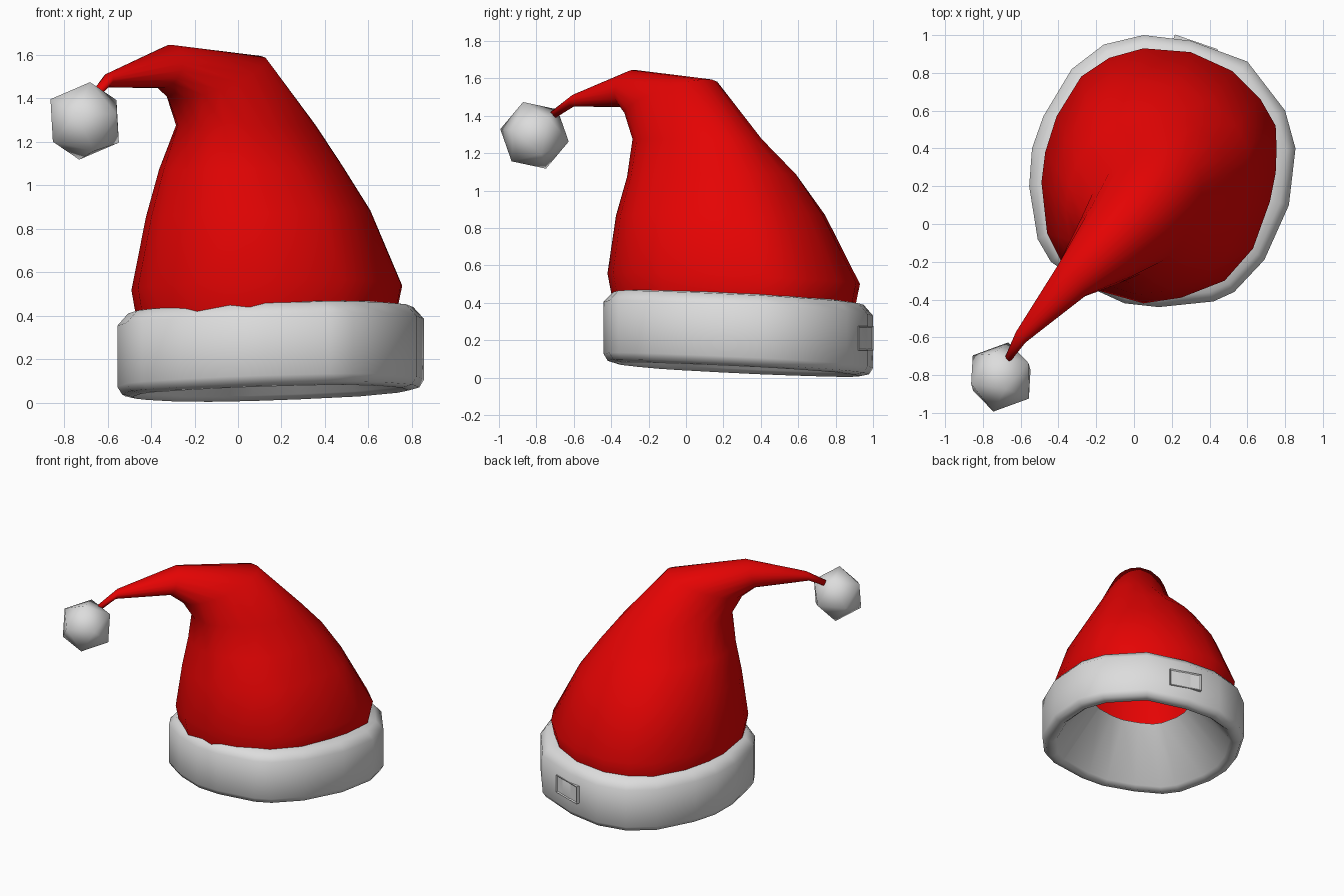
import bpy, bmesh, math
from mathutils import Vector

if "Cube" in bpy.data.objects:
    bpy.data.objects.remove(bpy.data.objects["Cube"])


def material(name, rgb):
    m = bpy.data.materials.new(name)
    m.diffuse_color = (*rgb, 1)
    m.use_nodes = True
    m.node_tree.nodes["Principled BSDF"].inputs["Base Color"].default_value = m.diffuse_color
    return m


RED = material("red felt", (0.78, 0.001, 0.001))
WHITE = material("white fur", (0.72, 0.72, 0.72))


def finish(bm, name, mat, smooth=True):
    bmesh.ops.recalc_face_normals(bm, faces=bm.faces)
    me = bpy.data.meshes.new(name)
    bm.to_mesh(me)
    bm.free()
    me.materials.append(mat)
    for p in me.polygons:
        p.use_smooth = smooth
    ob = bpy.data.objects.new(name, me)
    bpy.context.collection.objects.link(ob)
    return ob


def loft(bm, rings):
    """Bridge successive rings of points with quads."""
    loops = [[bm.verts.new(p) for p in r] for r in rings]
    n = len(loops[0])
    for lo, hi in zip(loops, loops[1:]):
        for i in range(n):
            j = (i + 1) % n
            bm.faces.new((lo[i], lo[j], hi[j], hi[i]))
    return loops


# Fur band: a slightly lopsided, tilted oval ring with chamfered edges,
# its lining narrowing upward like a funnel
band_outline = [(0.855, 0.40), (0.80, 0.60), (0.60, 0.86), (0.30, 0.97),
                (0.05, 1.0), (-0.16, 0.95), (-0.33, 0.82), (-0.48, 0.57),
                (-0.54, 0.40), (-0.555, 0.20), (-0.51, -0.08), (-0.44, -0.20),
                (-0.27, -0.32), (-0.05, -0.42), (0.13, -0.44), (0.42, -0.41),
                (0.53, -0.36), (0.69, -0.19), (0.82, 0.10)]


def band_ring(scale, z):
    pts = []
    for px, py in band_outline:
        x, y = (px - 0.15) * scale, (py - 0.28) * scale
        pts.append((0.15 + x, 0.28 + y, z + 0.03 * x - 0.05 * y))
    return pts


band_profile = [(0.82, 0.435), (0.93, 0.425), (1.0, 0.37), (1.0, 0.09),
                (0.97, 0.055), (0.90, 0.042), (0.86, 0.065), (0.48, 0.42)]
bm = bmesh.new()
loft(bm, [band_ring(s, z) for s, z in band_profile])
finish(bm, "fur_band", WHITE)

# Hat body: the lopsided base outline, blending to ovals that lean to the
# front left and then turn into the tail
hat_outline = [(0.755, 0.40), (0.75, 0.52), (0.67, 0.66), (0.52, 0.81),
               (0.30, 0.91), (0.05, 0.93), (-0.13, 0.88), (-0.28, 0.78),
               (-0.41, 0.57), (-0.47, 0.38), (-0.49, 0.22), (-0.46, -0.05),
               (-0.39, -0.19), (-0.20, -0.35), (0.05, -0.42), (0.25, -0.39),
               (0.48, -0.30), (0.63, -0.13), (0.72, 0.12), (0.75, 0.27)]
ALONG, ACROSS = (0.68, 0.73), (0.68, -0.73)


def body_ring(cx, cy, cz, a, b, dz, ez, lopsided):
    pts = []
    for px, py in hat_outline:
        # position of the base point measured along and across the lean
        u, v = (px - 0.135) / 1.36, (py - 0.255) / 1.46
        c, s = (u + v) / 0.64, (u - v) / 0.64
        k = math.hypot(c, s)
        c, s = c / k, s / k
        r = 1 + (k - 1) * lopsided
        pts.append((cx + r * (ALONG[0] * a * c + ACROSS[0] * b * s),
                    cy + r * (ALONG[1] * a * c + ACROSS[1] * b * s),
                    cz + dz * c + ez * s))
    return pts


# centre x, y, z, radius along lean, across, rise along, across, lopsidedness
body = [
    (0.135, 0.255, 0.40, 0.615, 0.615, 0.0, 0.035, 1),
    (0.135, 0.255, 0.53, 0.64, 0.64, -0.01, 0.03, 1),
    (0.095, 0.185, 0.87, 0.53, 0.53, 0.01, 0.01, 1),
    (0.06, 0.14, 1.08, 0.46, 0.41, 0.01, 0.0, 0.5),
    (0.035, 0.06, 1.275, 0.39, 0.27, 0.0, 0.0, 0),
    (-0.10, -0.08, 1.495, 0.27, 0.21, 0.10, 0.0, 0),
    (-0.33, -0.30, 1.545, 0.03, 0.11, 0.10, 0.0, 0),
    (-0.60, -0.60, 1.482, 0.01, 0.038, 0.033, 0.0, 0),
    (-0.665, -0.71, 1.405, -0.01, 0.02, 0.018, 0.0, 0),
]
bm = bmesh.new()
loops = loft(bm, [body_ring(*r) for r in body])
bm.faces.new(loops[-1])
finish(bm, "hat_body", RED)

# Pompom: a tilted twenty-sided ball
centre = Vector((-0.705, -0.81, 1.295))
axis = Vector((0.13, -0.32, 0.93)).normalized()
side = Vector((-0.19, -0.96, 0.24))
side = (side - axis * side.dot(axis)).normalized()
across = axis.cross(side)
bm = bmesh.new()
for sign in (1, -1):
    bm.verts.new(centre + axis * 0.19 * sign)
    for i in range(5):
        t = 2 * math.pi * i / 5
        v = axis * 0.447 + (side * math.cos(t) + across * math.sin(t)) * 0.894
        bm.verts.new(centre + v * 0.19 * sign)
bmesh.ops.convex_hull(bm, input=bm.verts)
finish(bm, "pompom", WHITE)

# Blank sewn tag on the back of the band, with a raised rim
bm = bmesh.new()
bmesh.ops.create_cube(bm, size=1)
bmesh.ops.scale(bm, vec=(0.24, 0.03, 0.13), verts=bm.verts)
bm.normal_update()
outer = [f for f in bm.faces if f.normal.y > 0.9]
bmesh.ops.inset_region(bm, faces=outer, thickness=0.012, depth=-0.006)
tag = finish(bm, "sewn_tag", WHITE, smooth=False)
tag.location = (0.325, 0.95, 0.21)
tag.rotation_euler = (0, 0, -0.33)
